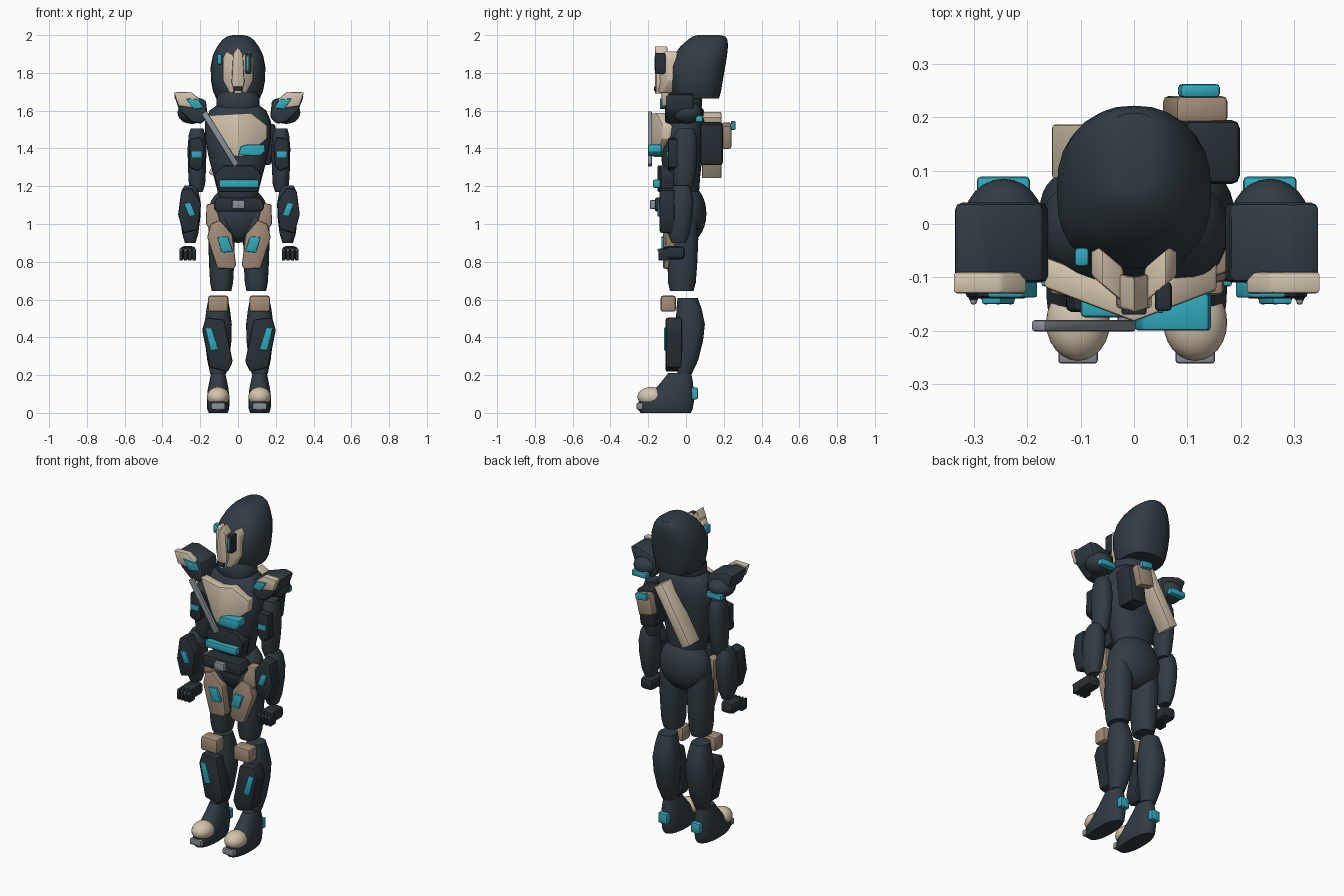
import bpy, bmesh, math
from mathutils import Matrix, Vector, Euler

cube = bpy.data.objects.get("Cube")
if cube:
    bpy.data.objects.remove(cube, do_unlink=True)


def material(name, red, green, blue):
    mat = bpy.data.materials.new(name)
    mat.use_nodes = True
    mat.diffuse_color = (red, green, blue, 1)
    mat.node_tree.nodes["Principled BSDF"].inputs["Base Color"].default_value = (red, green, blue, 1)
    return mat


SUIT = material("dark slate suit", .03, .045, .056)
ARMOUR = material("dark armour", .021, .03, .037)
BEIGE = material("beige armour", .66, .56, .42)
BROWN = material("brown padding", .37, .27, .195)
TEAL = material("teal accent", .03, .4, .51)
GREY = material("grey metal", .26, .28, .32)


def finish(name, bm, mat):
    """Turn a bmesh into an object, smooth except at sharp edges."""
    bmesh.ops.recalc_face_normals(bm, faces=bm.faces)
    mesh = bpy.data.meshes.new(name)
    bm.to_mesh(mesh)
    bm.free()
    mesh.materials.append(mat)
    for face in mesh.polygons:
        face.use_smooth = True
    mesh.set_sharp_from_angle(angle=math.radians(32))
    obj = bpy.data.objects.new(name, mesh)
    bpy.context.scene.collection.objects.link(obj)
    return obj


def soften(bm, width):
    edges = [e for e in bm.edges if e.is_manifold and e.calc_face_angle() > .4]
    bmesh.ops.bevel(bm, geom=edges, offset=width, segments=2, profile=.5,
                    affect='EDGES', clamp_overlap=True)


def loft(name, mat, rings, centre=0, power=2.3, sides=28):
    """Skin rounded sections given as (z, half width, front y, back y)."""
    bm = bmesh.new()
    loops = []
    for z, half, front, back in rings:
        loop = []
        for i in range(sides):
            a = math.tau * i / sides
            u, v = (math.copysign(abs(t) ** (2 / power), t) for t in (math.cos(a), math.sin(a)))
            loop.append(bm.verts.new((centre + half * u, (front + back) / 2 + (back - front) / 2 * v, z)))
        loops.append(loop)
    for low, high in zip(loops, loops[1:]):
        for i in range(sides):
            j = (i + 1) % sides
            bm.faces.new((low[i], low[j], high[j], high[i]))
    bm.faces.new(loops[0])
    bm.faces.new(loops[-1])
    return finish(name, bm, mat)


def plate(name, mat, outline, front, back, bevel=.006, fold=None, slope=0):
    """Extrude an x-z outline along y; fold it backwards about a vertical line."""
    bm = bmesh.new()
    face = bm.faces.new([bm.verts.new((x, front, z)) for x, z in outline])
    out = bmesh.ops.extrude_face_region(bm, geom=[face])
    for v in out["geom"]:
        if isinstance(v, bmesh.types.BMVert):
            v.co.y = back
    if fold is not None:
        bmesh.ops.bisect_plane(bm, geom=bm.verts[:] + bm.edges[:] + bm.faces[:],
                               plane_co=(fold, 0, 0), plane_no=(1, 0, 0))
        for v in bm.verts:
            v.co.y += slope * abs(v.co.x - fold)
    bmesh.ops.recalc_face_normals(bm, faces=bm.faces)
    soften(bm, bevel)
    return finish(name, bm, mat)


def box(name, mat, centre, size, bevel=.008, turn=0):
    bm = bmesh.new()
    bmesh.ops.create_cube(bm, size=1, matrix=Matrix.LocRotScale(Vector(centre), Euler((0, turn, 0)), Vector(size)))
    soften(bm, bevel)
    return finish(name, bm, mat)


def ball(name, mat, centre, radii):
    bm = bmesh.new()
    bmesh.ops.create_uvsphere(bm, u_segments=24, v_segments=14, radius=1,
                              matrix=Matrix.LocRotScale(Vector(centre), None, Vector(radii)))
    return finish(name, bm, mat)


def strip(name, mat, start, end, width, front, back):
    a, b = Vector(start), Vector(end)
    d = (b - a).normalized() * width / 2
    n = Vector((-d.y, d.x))
    return plate(name, mat, [a + n, b + n, b - n, a - n], front, back)


# Hood and collar
loft("hood", SUIT, [(1.665, .115, -.06, .175), (1.7, .132, -.075, .185), (1.76, .143, -.085, .195),
                    (1.83, .145, -.085, .207), (1.89, .134, -.065, .217), (1.94, .11, -.03, .222),
                    (1.975, .083, .01, .22), (1.993, .058, .035, .208), (2, .03, .06, .18)], power=2.5)
loft("collar", SUIT, [(1.59, .1, -.09, .07), (1.625, .115, -.1, .085), (1.665, .115, -.1, .085),
                      (1.7, .1, -.085, .07)])

# Face mask with one sighting scope
plate("mask_ridge", BEIGE, [(-.026, 1.9), (0, 1.94), (.026, 1.9), (.034, 1.75), (.018, 1.69),
                            (-.018, 1.69), (-.034, 1.75)], -.165, -.1, fold=0, slope=.25)
for side, word in ((-1, "right"), (1, "left")):
    plate(word + "_mask_cheek", BEIGE,
          [(side * x, z) for x, z in ((.02, 1.89), (.06, 1.915), (.08, 1.88), (.08, 1.76), (.042, 1.69), (.02, 1.7))],
          -.165, -.1, fold=0, slope=.85)
box("mask_nose", ARMOUR, (0, -.162, 1.715), (.046, .016, .024), .004)
box("eye_scope", ARMOUR, (.055, -.136, 1.85), (.032, .055, .11))
box("eye_lens", TEAL, (.05, -.163, 1.85), (.01, .008, .075), .002)
box("ear_light", TEAL, (-.098, -.062, 1.872), (.028, .036, .055))

# Torso, pelvis and chest armour
loft("torso", SUIT, [(1.1, .1, -.08, .06), (1.18, .11, -.1, .07), (1.25, .128, -.115, .075),
                     (1.34, .152, -.13, .085), (1.45, .175, -.135, .1), (1.54, .176, -.125, .105),
                     (1.6, .15, -.105, .095), (1.63, .11, -.085, .075)])
ball("pelvis", SUIT, (0, .005, 1.055), (.158, .103, .155))
plate("chest_plate", BEIGE, [(-.17, 1.575), (.07, 1.588), (.155, 1.52), (.152, 1.45), (.04, 1.355),
                             (-.03, 1.36), (-.06, 1.39)], -.183, -.125, fold=0, slope=.38)
strip("chest_strap", GREY, (-.18, 1.59), (-.008, 1.31), .032, -.202, -.18)
plate("chest_light", TEAL, [(0, 1.365), (.015, 1.41), (.05, 1.42), (.14, 1.42), (.145, 1.385), (.115, 1.36)],
      -.2, -.13)
plate("abdomen_guard", ARMOUR, [(-.1, 1.17), (.11, 1.17), (.125, 1.26), (.08, 1.31), (-.08, 1.31), (-.125, 1.26)],
      -.15, -.08, fold=0, slope=.15)
box("abdomen_light", TEAL, (.005, -.155, 1.213), (.21, .04, .043))
plate("belt", ARMOUR, [(-.12, 1.065), (.125, 1.065), (.14, 1.09), (.125, 1.14), (-.115, 1.14), (-.13, 1.09)],
      -.165, -.07, .012)
box("belt_buckle", GREY, (.003, -.175, 1.103), (.068, .032, .048))

# Back gear
box("back_pack", ARMOUR, (.135, .135, 1.425), (.105, .12, .22), .015, .12)
box("back_pouch", BROWN, (.115, .215, 1.468), (.1, .05, .125), .01, .22)
box("pouch_light", TEAL, (.122, .25, 1.522), (.076, .026, .04), .008, .15)
strip("back_rod", BEIGE, (.06, 1.58), (-.13, 1.255), .06, .085, .187)

# Mirrored limbs
for side, word in ((-1, "right_"), (1, "left_")):
    def at(x):
        return side * x + .005

    def sided(*points):
        return [(at(x), z) for x, z in points]

    # Shoulder
    plate(word + "shoulder_pad", SUIT, sided((.345, 1.685), (.29, 1.695), (.175, 1.655), (.165, 1.565),
          (.2, 1.53), (.25, 1.54), (.315, 1.6)), -.11, .04, .013)
    ball(word + "shoulder", SUIT, (at(.25), .005, 1.59), (.075, .08, .06))
    plate(word + "shoulder_trim", BEIGE, sided((.345, 1.697), (.255, 1.7), (.205, 1.66), (.235, 1.612),
          (.32, 1.625)), -.13, -.09)
    plate(word + "shoulder_light", TEAL, sided((.28, 1.665), (.215, 1.66), (.185, 1.615), (.24, 1.607)),
          -.138, -.1, .004)
    box(word + "shoulder_rear_light", TEAL, (at(.25), .07, 1.557), (.1, .038, .036))

    # Arm
    loft(word + "upper_arm", SUIT, [(1.17, .03, -.05, .025), (1.21, .043, -.065, .04), (1.3, .048, -.07, .055),
         (1.4, .05, -.07, .06), (1.47, .044, -.06, .055), (1.505, .034, -.045, .04)], at(.222))
    plate(word + "upper_arm_guard", ARMOUR, sided((.262, 1.45), (.2, 1.46), (.182, 1.41), (.19, 1.31),
          (.215, 1.28), (.265, 1.3)), -.095, -.04, .01)
    box(word + "upper_arm_light", TEAL, (at(.225), -.096, 1.368), (.056, .016, .034), .005)
    loft(word + "forearm", SUIT, [(.9, .028, -.075, 0), (.95, .043, -.1, .02), (1.04, .054, -.11, .035),
         (1.12, .054, -.1, .04), (1.18, .043, -.08, .03), (1.205, .03, -.06, .015)], at(.258))
    plate(word + "forearm_guard", ARMOUR, sided((.305, 1.18), (.25, 1.195), (.2, 1.11), (.215, .97),
          (.295, .95), (.322, 1.05)), -.14, -.06, .012)
    plate(word + "forearm_light", TEAL, sided((.292, 1.11), (.255, 1.112), (.228, 1.045), (.265, 1.04)),
          -.15, -.13, .004)

    # Hand
    box(word + "hand", ARMOUR, (at(.27), -.065, .848), (.085, .12, .07), .022)
    for i in range(4):
        x = at(.237 + .023 * i)
        box(word + "finger", ARMOUR, (x, -.118, .838), (.02, .055, .065), .008)
        box(word + "knuckle", GREY, (x, -.146, .862), (.012, .01, .014), .004)

    # Upper leg
    loft(word + "thigh", SUIT, [(.645, .052, -.085, .04), (.69, .061, -.095, .052), (.8, .067, -.098, .06),
         (.92, .07, -.095, .065), (1.03, .068, -.085, .06), (1.1, .05, -.06, .04)], at(.092))
    plate(word + "hip_guard", BROWN, sided((.172, 1.105), (.125, 1.11), (.095, 1.0), (.14, .95), (.175, 1.0)),
          -.115, -.05, .008, at(.09), .3)
    plate(word + "thigh_guard", BROWN, sided((.168, .93), (.15, 1.0), (.1, 1.02), (.035, .945), (.015, .78),
          (.03, .762), (.115, .765)), -.122, -.07, .008, at(.09), .2)
    plate(word + "thigh_light", TEAL, sided((.115, .93), (.06, .935), (.032, .855), (.09, .848)),
          -.13, -.1, .005)

    # Lower leg
    loft(word + "shin", SUIT, [(.205, .042, -.045, .03), (.28, .058, -.05, .065), (.38, .07, -.055, .09),
         (.47, .072, -.055, .1), (.55, .062, -.05, .083), (.608, .05, -.045, .062)], at(.11))
    box(word + "knee_pad", BROWN, (at(.11), -.094, .578), (.108, .08, .085), .012)
    plate(word + "shin_guard", ARMOUR, sided((.077, .495), (.175, .505), (.195, .44), (.155, .24),
          (.06, .215), (.033, .27)), -.108, -.02, .012)
    plate(word + "shin_light", TEAL, sided((.18, .452), (.145, .452), (.108, .335), (.15, .33)),
          -.117, -.09, .005)

    # Foot
    loft(word + "boot", SUIT, [(0, .05, -.24, .025), (.02, .058, -.256, .035), (.06, .06, -.25, .042),
         (.09, .058, -.21, .042), (.125, .055, -.165, .04), (.165, .047, -.13, .036),
         (.21, .038, -.095, .028)], at(.11))
    ball(word + "toe_cap", BEIGE, (at(.11), -.185, .085), (.06, .072, .052))
    box(word + "toe_tip", GREY, (at(.11), -.245, .035), (.074, .034, .036), .006)
    box(word + "heel_light", TEAL, (at(.11), .046, .103), (.06, .036, .062))
